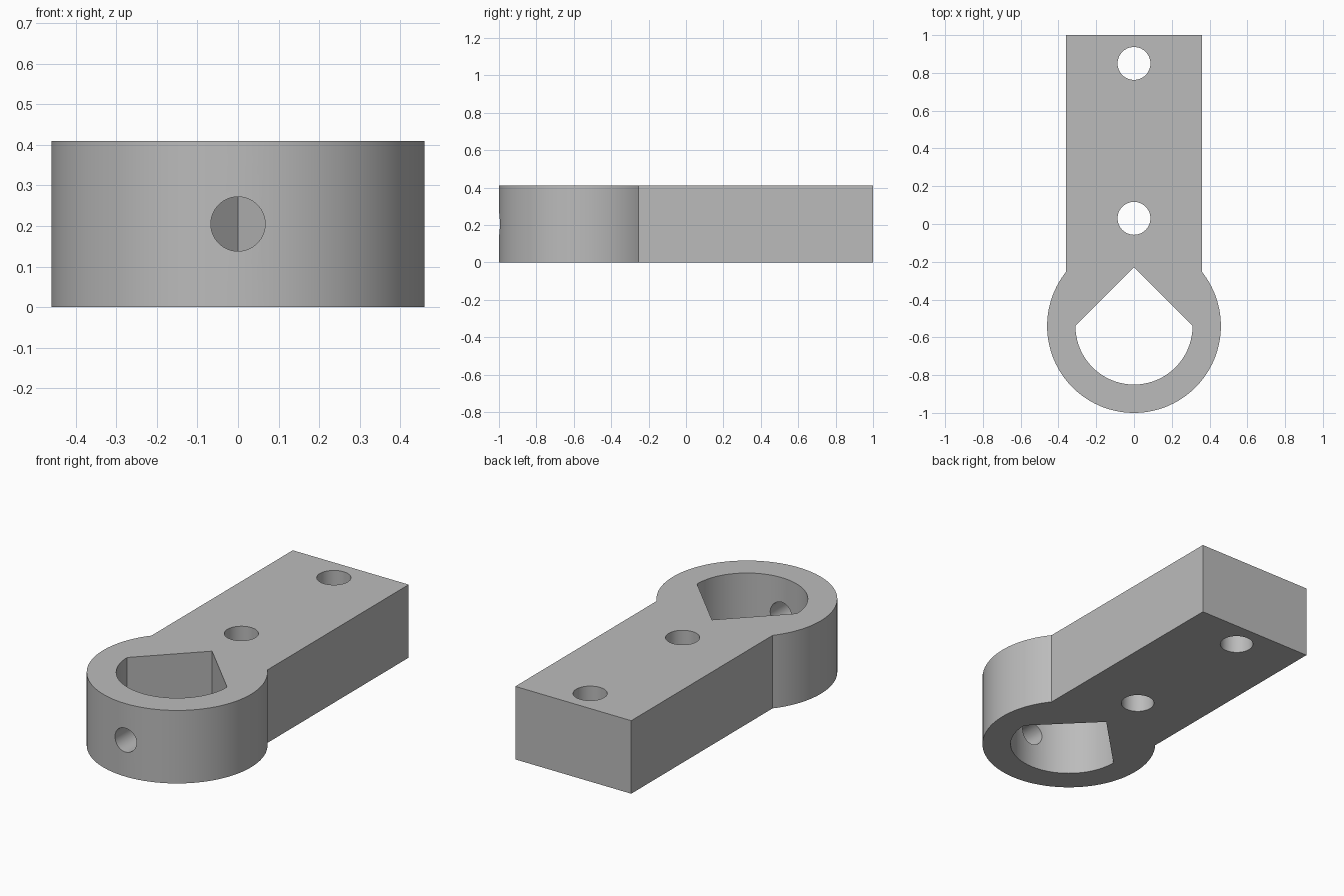
import bpy, bmesh
from math import sin, cos, pi, acos, radians
from mathutils import Matrix

if "Cube" in bpy.data.objects:
    bpy.data.objects.remove(bpy.data.objects["Cube"])

HEIGHT = 0.41
RING_Y, RING_R = -0.54, 0.46
HALF_W = 0.36

grey = bpy.data.materials.new("plain_grey")
grey.use_nodes = True
colour = (0.5, 0.5, 0.5, 1)
grey.diffuse_color = colour
grey.node_tree.nodes["Principled BSDF"].inputs["Base Color"].default_value = colour


def arc(radius, start, end, steps):
    return [(radius * cos(start + (end - start) * i / steps),
             RING_Y + radius * sin(start + (end - start) * i / steps))
            for i in range(steps + 1)]


def prism(name, outline, z0, z1):
    bm = bmesh.new()
    face = bm.faces.new([bm.verts.new((x, y, z0)) for x, y in outline])
    top = bmesh.ops.extrude_face_region(bm, geom=[face])["geom"]
    bmesh.ops.translate(bm, vec=(0, 0, z1 - z0),
                        verts=[g for g in top if isinstance(g, bmesh.types.BMVert)])
    bmesh.ops.recalc_face_normals(bm, faces=bm.faces)
    return to_object(name, bm)


def rod(name, radius, depth, matrix):
    bm = bmesh.new()
    bmesh.ops.create_cone(bm, cap_ends=True, segments=64, radius1=radius,
                          radius2=radius, depth=depth, matrix=matrix)
    return to_object(name, bm)


def to_object(name, bm):
    mesh = bpy.data.meshes.new(name)
    bm.to_mesh(mesh)
    bm.free()
    mesh.materials.append(grey)
    obj = bpy.data.objects.new(name, mesh)
    bpy.context.collection.objects.link(obj)
    return obj


# Body: round clamp end running into a straight arm
join = acos(HALF_W / RING_R)
outline = arc(RING_R, -pi - join, join, 112) + [(HALF_W, 1), (-HALF_W, 1)]
body = prism("clamp_arm", outline, 0, HEIGHT)

# Cutters: teardrop opening, two bolt holes, set screw hole
opening = arc(0.31, -pi, 0, 64) + [(0, -0.23)]
cutters = [prism("opening_cutter", opening, -0.1, HEIGHT + 0.1)]
for y in (0.03, 0.85):
    cutters.append(rod("bolt_hole_cutter", 0.087, 1,
                       Matrix.Translation((0, y, HEIGHT / 2))))
cutters.append(rod("screw_hole_cutter", 0.067, 0.5,
                   Matrix.Translation((0, -0.85, HEIGHT / 2))
                   @ Matrix.Rotation(pi / 2, 4, "X")))

bpy.ops.object.select_all(action="DESELECT")
bpy.context.view_layer.objects.active = body
body.select_set(True)
for cutter in cutters:
    cutter.hide_render = True
    mod = body.modifiers.new(cutter.name, "BOOLEAN")
    mod.operation, mod.solver, mod.object = "DIFFERENCE", "EXACT", cutter
    bpy.ops.object.modifier_apply(modifier=mod.name)
    bpy.data.objects.remove(cutter)

bpy.ops.object.shade_smooth_by_angle(angle=radians(30))
